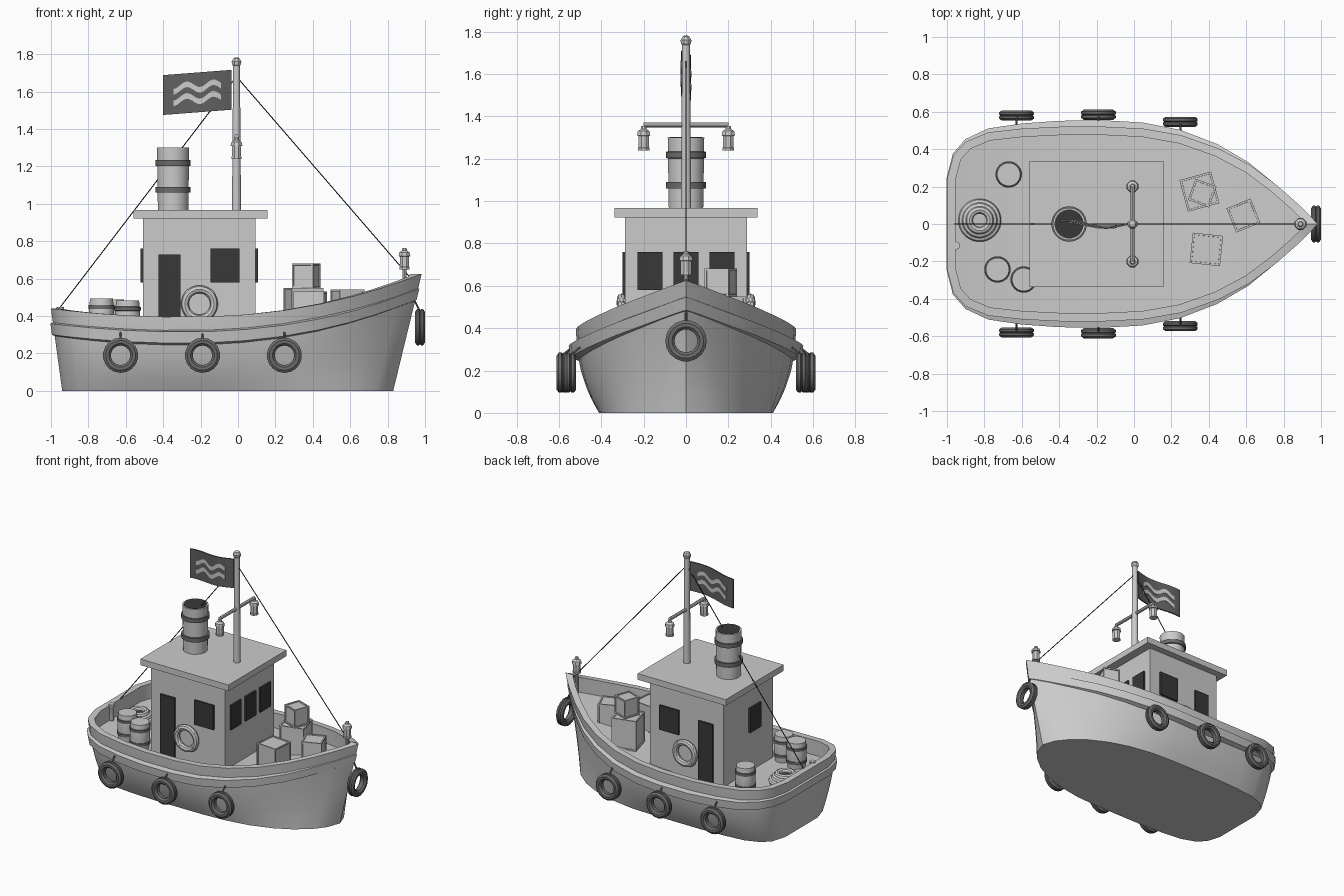
import bpy, bmesh
from math import sin, cos, pi, radians
from mathutils import Vector, Matrix

if "Cube" in bpy.data.objects:
    bpy.data.objects.remove(bpy.data.objects["Cube"])


def mat(name, v):
    m = bpy.data.materials.new(name)
    m.diffuse_color = (v, v, v, 1)
    m.use_nodes = True
    m.node_tree.nodes["Principled BSDF"].inputs["Base Color"].default_value = m.diffuse_color
    return m


DARK, RUBBER, FLAG = mat("dark", .04), mat("rubber", .15), mat("flag_grey", .12)


def finish(name, bm, material=None):
    bmesh.ops.recalc_face_normals(bm, faces=bm.faces)
    me = bpy.data.meshes.new(name)
    bm.to_mesh(me)
    bm.free()
    ob = bpy.data.objects.new(name, me)
    bpy.context.collection.objects.link(ob)
    if material:
        me.materials.append(material)
    return ob


def skin(bm, rings, wrap=False):
    """Join successive closed rings of points with quads."""
    vs = [[bm.verts.new(p) for p in r] for r in rings]
    n = len(vs[0])
    for a, b in zip(vs, vs[1:] + (vs[:1] if wrap else [])):
        for i in range(n):
            bm.faces.new((a[i], a[(i + 1) % n], b[(i + 1) % n], b[i]))
    return vs


def lathe(name, prof, loc, axis='Z', seg=24, wrap=False, material=None):
    """Revolve (radius, height) pairs about an axis."""
    rot = {'Z': Matrix(), 'Y': Matrix.Rotation(pi / 2, 4, 'X'), 'X': Matrix.Rotation(pi / 2, 4, 'Y')}[axis]
    bm = bmesh.new()
    rings = [[rot @ Vector((r * cos(2 * pi * (i + .5) / seg), r * sin(2 * pi * (i + .5) / seg), h)) + Vector(loc)
              for i in range(seg)] for r, h in prof]
    vs = skin(bm, rings, wrap)
    if not wrap:
        bm.faces.new(vs[0])
        bm.faces.new(vs[-1])
    return finish(name, bm, material)


def ring(name, R, r, loc, axis='Z', material=None):
    prof = [(R + r * cos(a * pi / 4), r * sin(a * pi / 4)) for a in range(8)]
    return lathe(name, prof, loc, axis, 28, True, material)


def box(name, lo, hi, material=None, turn=0, inset=0):
    lo, hi = Vector(lo), Vector(hi)
    bm = bmesh.new()
    bmesh.ops.create_cube(bm, size=1)
    bmesh.ops.scale(bm, vec=hi - lo, verts=bm.verts)
    if inset:
        faces = bm.faces[:]
        bmesh.ops.inset_individual(bm, faces=faces, thickness=inset)
        bmesh.ops.inset_individual(bm, faces=faces, thickness=.001, depth=-.006)
    bmesh.ops.rotate(bm, matrix=Matrix.Rotation(radians(turn), 3, 'Z'), verts=bm.verts)
    bmesh.ops.translate(bm, vec=(lo + hi) / 2, verts=bm.verts)
    return finish(name, bm, material)


def rod(name, a, b, r, seg=8, material=None):
    a, b = Vector(a), Vector(b)
    q = (b - a).to_track_quat('Z', 'Y')
    bm = bmesh.new()
    vs = skin(bm, [[q @ Vector((r * cos(2 * pi * i / seg), r * sin(2 * pi * i / seg), 0)) + p
                    for i in range(seg)] for p in (a, b)])
    bm.faces.new(vs[0])
    bm.faces.new(vs[1])
    return finish(name, bm, material)


# Hull outline at the gunwale, half plan from stern to bow
HALF = [(-1, 0), (-1, .24), (-.965, .37), (-.9, .44), (-.78, .49), (-.6, .51), (-.4, .52), (-.15, .52), (.05, .51),
        (.25, .475), (.45, .405), (.62, .315), (.76, .21), (.88, .105), (.945, .04), (.982, 0)]
LOOP = [Vector(p) for p in HALF + [(x, -y) for x, y in HALF[-2:0:-1]]]
N, H = len(LOOP), len(HALF)


def sheer(x):
    return .395 + (.23 * ((x + .3) / 1.28) ** 2.2 if x > -.3 else .045 * ((-.3 - x) / .7) ** 2)


def outward(i):
    d1, d2 = (LOOP[i] - LOOP[i - 1]).normalized(), (LOOP[(i + 1) % N] - LOOP[i]).normalized()
    n1, n2 = Vector((-d1.y, d1.x)), Vector((-d2.y, d2.x))
    return (n1 + n2) / (1 + n1.dot(n2))


def hull_pt(i, t, off=0):
    """Point on the hull side, t from keel (0) to gunwale (1); the bow is blunt at the bottom."""
    p, n = LOOP[i], outward(i) * off
    xb, yb = -.94 + (p.x + 1) * 1.77 / 1.982, p.y * .79
    if xb > -.05 and p.y:
        u = min(1, (xb + .05) / .88)
        yb = .41 * (1 - u ** 2.4) ** .6 * (1 if p.y > 0 else -1)
    return Vector((xb + (p.x - xb) * t + n.x, p.y + (yb - p.y) * (1 - t) ** 2.2 + n.y, sheer(p.x) * t))


# Hull shell, gunwale cap, bulwark inside and deck
bm = bmesh.new()
rings = [[hull_pt(i, t) for i in range(N)] for t in (0, .15, .3, .5, .75, 1)]
rings.append([hull_pt(i, 1, -.045) for i in range(N)])
rings.append([p - Vector((0, 0, .11)) for p in rings[-1]])
vs = skin(bm, rings)
bm.faces.new(vs[0])
d = vs[-1]
for i in range(H - 1):
    bm.faces.new(list(dict.fromkeys((d[i], d[i + 1], d[(N - i - 1) % N], d[(N - i) % N]))))
finish("hull", bm)

# Rub rail around the hull, fading into the bow and stern
bm = bmesh.new()
rings = []
for off, dz in ((-.02, .042), (1, .03), (1, -.03), (-.02, -.045)):
    r = []
    for i in range(N):
        x = LOOP[i].x
        o = .005 + .032 * max(0, 1 - ((x + .15) / 1) ** 2) if off == 1 else off
        r.append(hull_pt(i, (sheer(x) - .11 + dz) / sheer(x), o))
    rings.append(r)
skin(bm, rings, True)
finish("rub_rail", bm)

# Cabin and roof
box("cabin", (-.507, -.287, .28), (.094, .287, .93))
box("cabin_roof", (-.56, -.337, .922), (.158, .337, .967))
for y in (-.17, 0, .17):
    box("front_window", (.085, y - .06, .58), (.107, y + .06, .76), DARK)
box("rear_window", (-.522, -.135, .58), (-.5, -.005, .76), DARK)
for s in (-1, 1):
    y0, y1 = sorted((s * .28, s * .3))
    box("door", (-.426, y0, .295), (-.308, y1, .73), DARK)
    box("side_window", (-.147, y0, .58), (.008, y1, .76), DARK)
    # Lifebuoy with four bands
    ring("lifebuoy", .078, .021, (-.206, s * .305, .465), 'Y')
    for k in range(4):
        a = pi / 4 + k * pi / 2
        c = Vector((-.206 + .078 * cos(a), s * .305, .465 + .078 * sin(a)))
        t = Vector((-sin(a), 0, cos(a))) * .012
        rod("lifebuoy_band", c - t, c + t, .023, 10)

# Funnel
lathe("funnel", [(.082, .96), (.087, 1.3), (.077, 1.3), (.075, 1.28)], (-.347, 0, 0))
lathe("funnel_opening", [(.078, 1.282), (.078, 1.302)], (-.347, 0, 0), material=DARK)
for z in (1.075, 1.218):
    lathe("funnel_band", [(.08, z - .016), (.095, z - .015), (.095, z + .015), (.08, z + .016)],
          (-.347, 0, 0), material=RUBBER)

# Mast, yard, stays
MX = -.008
lathe("mast", [(.025, .96), (.019, 1.74)], (MX, 0, 0), seg=12)
lathe("mast_ball", [(.012, 1.73), (.026, 1.745), (.028, 1.76), (.018, 1.777), (.006, 1.783)], (MX, 0, 0), seg=8)
rod("yard", (MX, -.2, 1.36), (MX, .2, 1.36), .012)
rod("bow_stay", (MX, 0, 1.68), (.93, 0, .595), .0032, 6, DARK)
rod("stern_stay", (MX, 0, 1.68), (-.96, 0, .435), .0032, 6, DARK)


# Lanterns
def lantern(x, y, z):
    lathe("lantern", [(.029, 0), (.029, .012), (.027, .014), (.027, .068), (.034, .07),
                      (.03, .09), (.015, .1), (.012, .115)], (x, y, z), seg=8)


for y in (-.2, .2):
    lantern(MX, y, 1.24)
lantern(.89, 0, .65)
rod("bow_lantern_post", (.89, 0, .45), (.89, 0, .655), .011)


# Flag with two wave stripes
def sheet(name, u0, u1, low, high, thick, material=None, n=24):
    bm = bmesh.new()
    rows = []
    for k in range(n + 1):
        u = u0 + (u1 - u0) * k / n
        x, y, drop = -.035 - .365 * u, -.018 * sin(1.6 * pi * u), -.028 * u
        rows.append([(x, y + s * thick / 2, f(u) + drop) for f, s in ((low, -1), (high, -1), (high, 1), (low, 1))])
    vs = skin(bm, rows)
    bm.faces.new(vs[0])
    bm.faces.new(vs[-1])
    finish(name, bm, material)


sheet("flag", 0, 1, lambda u: 1.503, lambda u: 1.716, .01, FLAG)
for z in (1.64, 1.578):
    def wave(u, z=z):
        return z + .017 * sin((u - .15) / .7 * 3.6 * pi - .3)
    sheet("flag_wave", .15, .85, lambda u: wave(u) - .015, lambda u: wave(u) + .015, .018)

# Tyre fenders
TYRE = [(.052, -.014), (.064, -.026), (.08, -.027), (.094, -.017), (.094, -.005), (.088, 0),
        (.094, .005), (.094, .017), (.08, .027), (.064, .026), (.052, .014)]
for s in (-1, 1):
    for x, y in ((-.628, .58), (-.19, .584), (.248, .546)):
        lathe("tyre_fender", TYRE, (x, s * y, .19), 'Y', 18, True, RUBBER)
        rod("fender_rope", (x, s * (y - .005), .275), (x, s * (y - .045), .31), .006, 6, RUBBER)
lathe("bow_tyre_fender", [(r * 1.04, h) for r, h in TYRE], (.973, 0, .34), 'X', 18, True, RUBBER)
rod("bow_fender_rope", (.97, 0, .43), (.94, 0, .49), .006, 6, RUBBER)

# Barrels on the aft deck
for x, y in ((-.67, .265), (-.73, -.243), (-.59, -.297)):
    z = sheer(x) - .112
    lathe("barrel", [(.06, 0), (.067, .06), (.068, .1), (.067, .14), (.062, .193)], (x, y, z), seg=20)
    for h in (.05, .148):
        lathe("barrel_hoop", [(.06, h - .012), (.071, h - .01), (.071, h + .01), (.06, h + .012)],
              (x, y, z), seg=20, material=RUBBER)

# Rope coil and stern post
for k, R in enumerate((.095, .075, .055)):
    ring("rope_coil", R, .02, (-.825, .02, .325 + .022 * k))
lathe("stern_post", [(.018, .32), (.018, .425), (.021, .43), (.021, .447)], (-.95, -.115, 0), seg=10)

# Crates on the foredeck: x, y, size, bottom, top, turn
for x, y, s, z0, z1, a in ((.35, .173, .175, .33, .55, 15), (.365, .165, .12, .55, .682, -20),
                           (.585, .045, .14, .37, .542, 22), (.387, -.136, .163, .33, .53, -6)):
    box("crate", (x - s / 2, y - s / 2, z0), (x + s / 2, y + s / 2, z1), turn=a, inset=.014)

bpy.ops.object.select_all(action='SELECT')
bpy.context.view_layer.objects.active = bpy.context.selected_objects[0]
bpy.ops.object.shade_smooth_by_angle(angle=radians(32))
